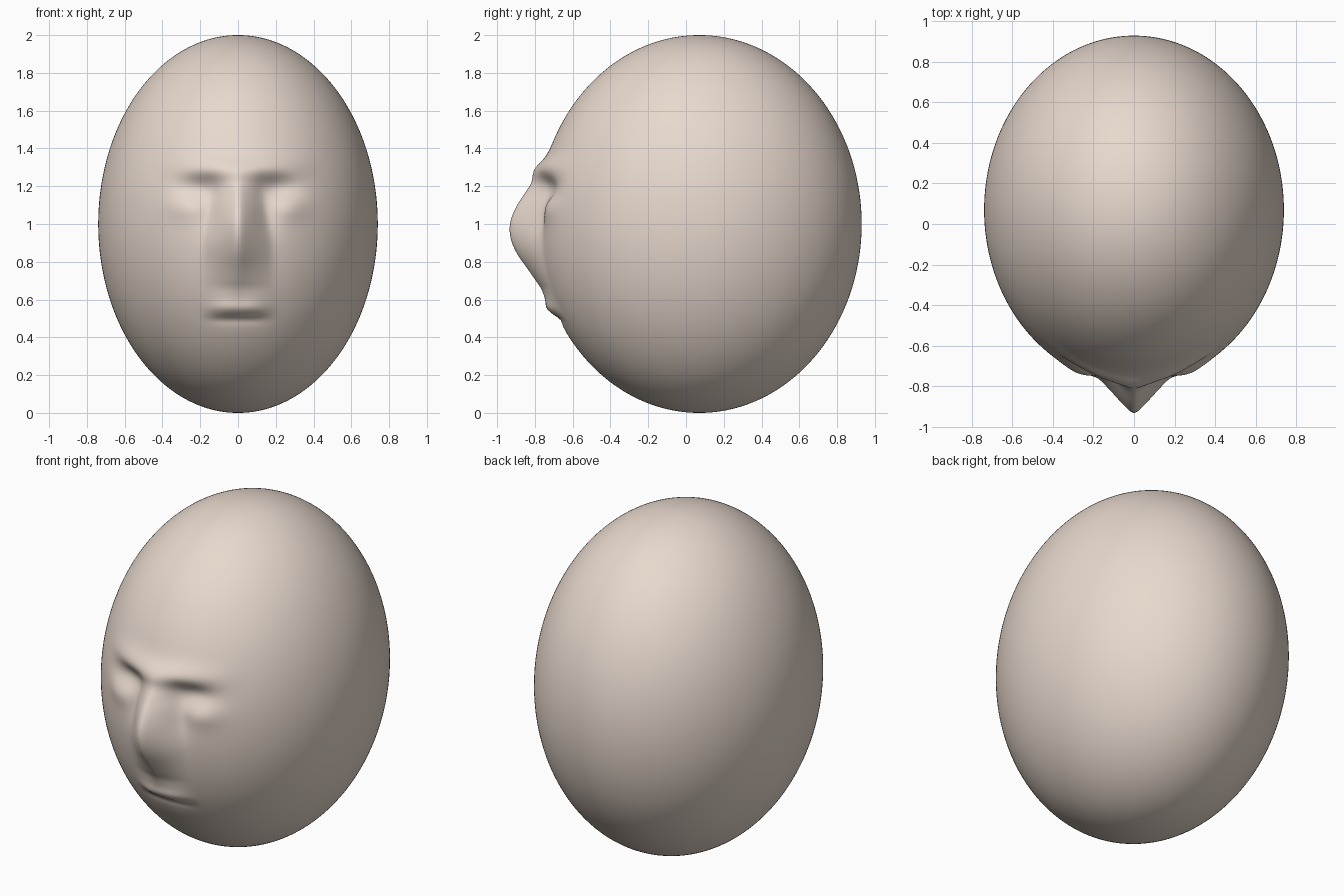
import bpy, bmesh
from math import exp, sqrt

if "Cube" in bpy.data.objects:
    bpy.data.objects.remove(bpy.data.objects["Cube"])

# centre-line relief profiles: (height, outward push)
NOSE = [(0.50, 0), (0.60, .010), (0.67, .033), (0.75, .067), (0.855, .120), (0.935, .142),
        (1.01, .140), (1.09, .113), (1.17, .072), (1.235, .032), (1.33, 0), (1.4, 0)]
LIPS = [(0.42, 0), (0.46, -.002), (0.495, -.006), (0.525, .020), (0.555, .034),
        (0.60, .018), (0.66, 0), (0.7, 0)]


def profile(pts, z):
    """Smooth Catmull-Rom lookup in a profile."""
    if z <= pts[0][0] or z >= pts[-1][0]:
        return 0.0
    i = max(k for k in range(len(pts) - 1) if pts[k][0] <= z)

    def slope(k):
        a, b = pts[max(k - 1, 0)], pts[min(k + 1, len(pts) - 1)]
        return (b[1] - a[1]) / (b[0] - a[0])
    (z0, v0), (z1, v1) = pts[i], pts[i + 1]
    h = z1 - z0
    t = (z - z0) / h
    return ((2*t**3 - 3*t*t + 1) * v0 + (t**3 - 2*t*t + t) * h * slope(i)
            + (3*t*t - 2*t**3) * v1 + (t**3 - t*t) * h * slope(i + 1))


def smooth(a, b, x):
    t = min(max((x - a) / (b - a), 0), 1)
    return t * t * (3 - 2 * t)


def bell(x, z, cx, cz, sx, sz):
    return exp(-((x - cx) / sx) ** 2 - ((z - cz) / sz) ** 2)


def relief(x, z):
    x = abs(x)
    # ridge nose, wider toward the base
    w = 0.165 - 0.055 * smooth(0.85, 1.25, z)
    tent = 1 - (sqrt(x * x + 0.0002) - 0.014) / w
    tent = (tent + sqrt(tent * tent + 0.01)) / 2
    d = profile(NOSE, z) * tent * (1 - smooth(0.15, 0.26, x))
    # brow, eye sockets, eyelids, lips
    d += 0.038 * exp(-((z - 1.29) / 0.065) ** 2) * (1 - smooth(0.1, 0.46, x))
    d -= 0.045 * bell(x, z, 0.20, 1.19, 0.12, 0.075)
    d -= 0.022 * bell(x, z, 0.15, 1.06, 0.07, 0.12)
    d += 0.016 * bell(x, z, 0.28, 1.09, 0.09, 0.07)
    d += profile(LIPS, z) * (1 - smooth(0.05, 0.22, x))
    return d


# egg-shaped head with the face pushed out of the front
bm = bmesh.new()
bmesh.ops.create_uvsphere(bm, u_segments=256, v_segments=200, radius=1)
for v in bm.verts:
    x, y, z = v.co.x * 0.74, v.co.y * 0.86 + 0.07, v.co.z + 1
    if y < 0:
        y -= relief(x, z)
    v.co = (x, y, z)
for f in bm.faces:
    f.smooth = True
mesh = bpy.data.meshes.new("head")
bm.to_mesh(mesh)
bm.free()
head = bpy.data.objects.new("head", mesh)
bpy.context.collection.objects.link(head)

# skin tone
mat = bpy.data.materials.new("skin")
mat.diffuse_color = (0.80, 0.69, 0.61, 1)
mat.use_nodes = True
mat.node_tree.nodes["Principled BSDF"].inputs["Base Color"].default_value = mat.diffuse_color
mesh.materials.append(mat)
